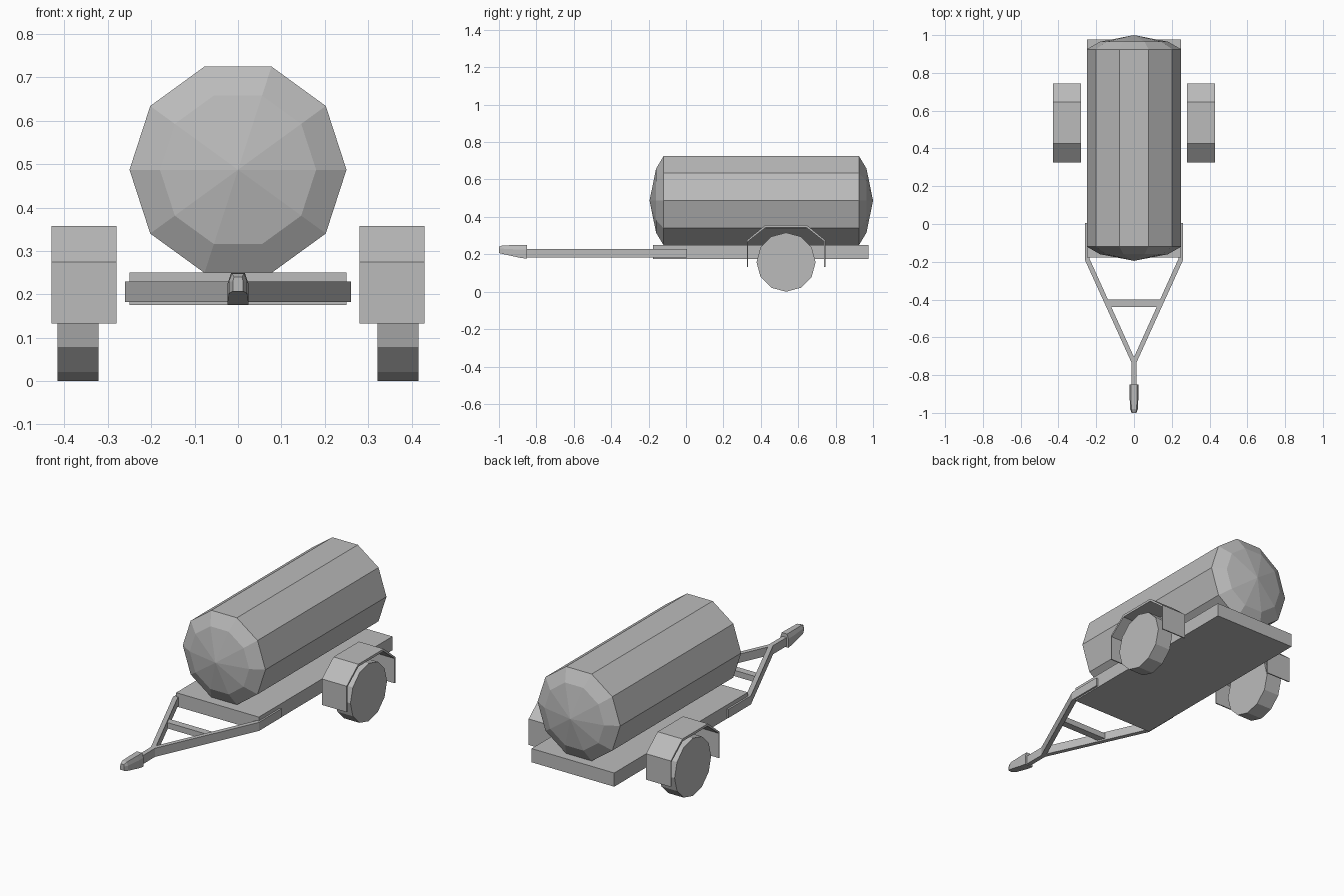
import bpy, bmesh, math
from mathutils import Vector

cube = bpy.data.objects.get("Cube")
if cube:
    bpy.data.objects.remove(cube, do_unlink=True)

GREY = (0.5, 0.5, 0.5, 1)
mat = bpy.data.materials.new("plain grey")
mat.use_nodes = True
mat.diffuse_color = GREY
mat.node_tree.nodes["Principled BSDF"].inputs["Base Color"].default_value = GREY


def finish(name, bm):
    bmesh.ops.recalc_face_normals(bm, faces=bm.faces)
    mesh = bpy.data.meshes.new(name)
    bm.to_mesh(mesh)
    bm.free()
    mesh.materials.append(mat)
    obj = bpy.data.objects.new(name, mesh)
    bpy.context.scene.collection.objects.link(obj)
    return obj


def loft(name, rings):
    """Skin a list of closed rings; a one-point ring makes a tip."""
    bm = bmesh.new()
    vs = [[bm.verts.new(p) for p in ring] for ring in rings]
    for a, b in zip(vs, vs[1:]):
        n = max(len(a), len(b))
        for i in range(n):
            j = (i + 1) % n
            if len(a) == 1:
                bm.faces.new((a[0], b[j], b[i]))
            elif len(b) == 1:
                bm.faces.new((a[i], a[j], b[0]))
            else:
                bm.faces.new((a[i], a[j], b[j], b[i]))
    for end in (vs[0], vs[-1]):
        if len(end) > 2:
            bm.faces.new(end)
    return finish(name, bm)


def extrude_z(name, outline, z0, z1):
    return loft(name, [[(x, y, z) for x, y in outline] for z in (z0, z1)])


def extrude_x(name, outline, x0, x1):
    return loft(name, [[(x, y, z) for y, z in outline] for x in (x0, x1)])


def circle(radius, sides, cu, cv, start=0.0):
    steps = [start + math.tau * i / sides for i in range(sides)]
    return [(cu + radius * math.cos(a), cv + radius * math.sin(a)) for a in steps]


# Tank: ten-sided barrel with shallow domed ends
TANK_Z = 0.487
tank = [[(0, -0.195, TANK_Z)]]
for y, r in ((-0.16, 0.18), (-0.12, 0.25), (0.925, 0.25), (0.965, 0.18)):
    tank.append([(x, y, z) for x, z in circle(r, 10, 0, TANK_Z)])
tank.append([(0, 1.0, TANK_Z)])
loft("tank", tank)

# Flat deck under the tank
extrude_z("deck", [(-0.25, -0.177), (0.25, -0.177), (0.25, 0.977), (-0.25, 0.977)],
          0.175, 0.25)

# Drawbar: two bent rails meeting in a short tongue, with a crossbar
rail = [(0.26, 0.005), (0.26, -0.19), (0.0125, -0.735), (0.0125, -0.87),
        (0, -0.87), (0, -0.705), (0.235, -0.185), (0.235, 0.005)]
for side, s in (("left", 1), ("right", -1)):
    extrude_z(side + "_drawbar_rail", [(s * x, y) for x, y in rail], 0.182, 0.229)
extrude_z("drawbar_crossbar", [(-0.13, -0.44), (0.13, -0.44), (0.15, -0.4), (-0.15, -0.4)],
          0.19, 0.222)

# Coupler: tapering hitch head (y, half width, top half width, bottom, shoulder, top)
sections = [(-0.85, 0.024, 0.016, 0.176, 0.225, 0.249),
            (-0.89, 0.024, 0.016, 0.182, 0.225, 0.249),
            (-0.98, 0.021, 0.014, 0.202, 0.23, 0.248),
            (-1.0, 0.012, 0.009, 0.207, 0.23, 0.24)]
loft("coupler", [[(-w, y, b), (w, y, b), (w, y, m), (t, y, h), (-t, y, h), (-w, y, m)]
                 for y, w, t, b, m, h in sections])

# Wheels and open-sided bent mudguards
AXLE_Y, AXLE_Z = 0.535, 0.158
tyre = circle(0.158, 12, AXLE_Y, AXLE_Z)
half_outer = [(0.21, 0.133), (0.21, 0.275), (0.11, 0.357)]
half_inner = [(0.204, 0.133), (0.204, 0.268), (0.108, 0.344)]


def arch(half):
    return ([(AXLE_Y - d, z) for d, z in half]
            + [(AXLE_Y + d, z) for d, z in reversed(half)])


guard = arch(half_outer) + arch(half_inner)[::-1]
for side, s in (("left", 1), ("right", -1)):
    extrude_x(side + "_wheel", tyre, s * 0.322, s * 0.416)
    extrude_x(side + "_mudguard", guard, s * 0.28, s * 0.43)
